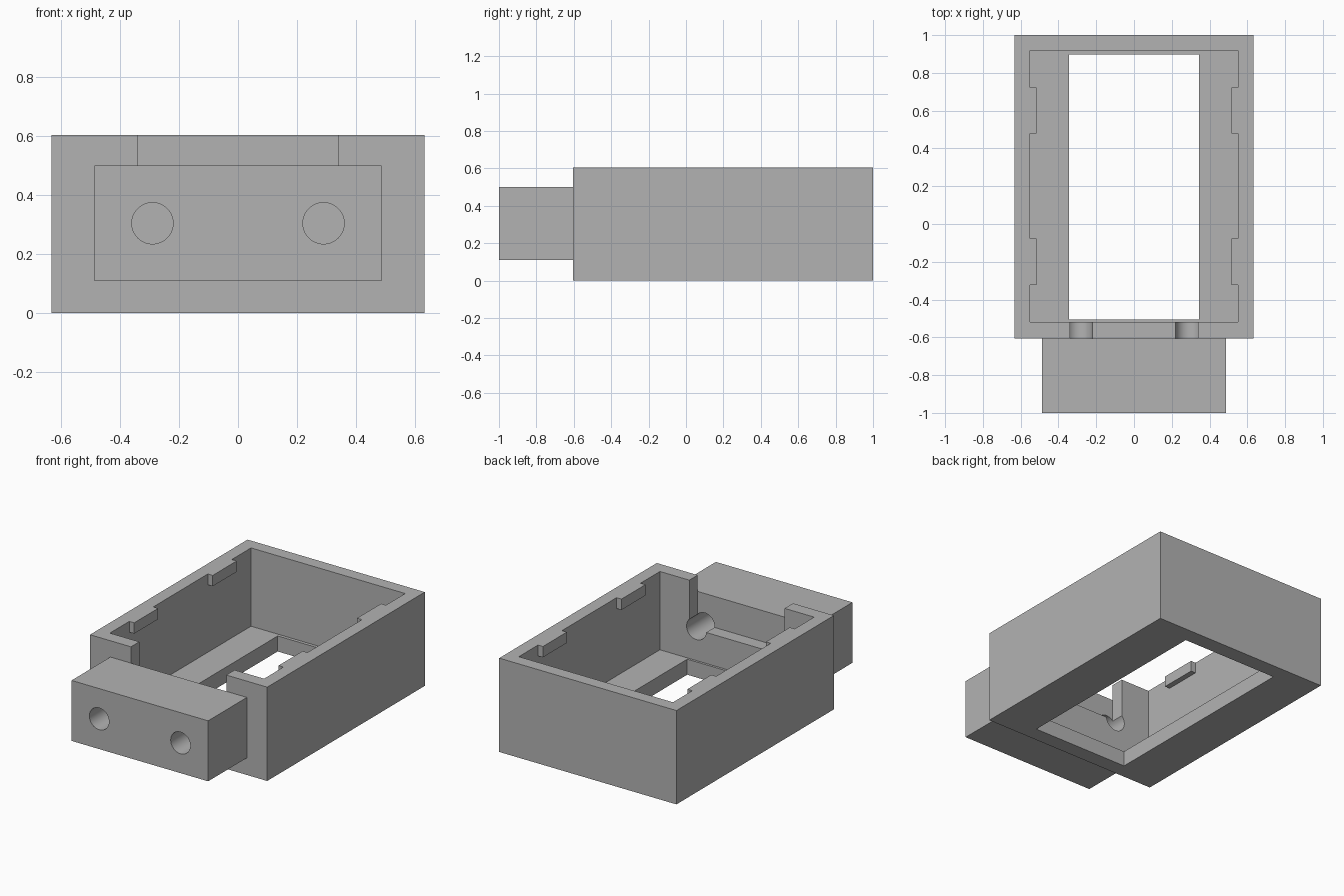
import bpy
import math

if "Cube" in bpy.data.objects:
    bpy.data.objects.remove(bpy.data.objects["Cube"], do_unlink=True)

grey = bpy.data.materials.new("light grey plastic")
grey.use_nodes = True
colour = (0.45, 0.45, 0.45, 1)
grey.diffuse_color = colour
grey.node_tree.nodes["Principled BSDF"].inputs["Base Color"].default_value = colour


def box(name, x, y, z):
    """Box from its ranges along x, y and z."""
    bpy.ops.mesh.primitive_cube_add(size=1, location=[sum(r) / 2 for r in (x, y, z)])
    ob = bpy.context.object
    ob.name = name
    ob.scale = [r[1] - r[0] for r in (x, y, z)]
    bpy.ops.object.transform_apply(location=True, rotation=False, scale=True)
    ob.data.materials.append(grey)
    return ob


def hole(side):
    """Lengthwise cylinder for a screw hole."""
    bpy.ops.mesh.primitive_cylinder_add(vertices=64, radius=0.07, depth=1,
                                        location=(side * 0.29, -0.8, 0.305),
                                        rotation=(math.pi / 2, 0, 0))
    ob = bpy.context.object
    ob.data.materials.append(grey)
    return ob


def combine(target, tool, operation):
    """Apply a boolean and discard the tool."""
    mod = target.modifiers.new("boolean", "BOOLEAN")
    mod.operation = operation
    mod.solver = "EXACT"
    mod.object = tool
    bpy.context.view_layer.objects.active = target
    bpy.ops.object.modifier_apply(modifier=mod.name)
    bpy.data.objects.remove(tool, do_unlink=True)


H = 0.605   # case height, also the distance of its front face

# Open case with a window in the floor and a notch in the front wall
case = box("case", (-0.632, 0.632), (-H, 1), (0, H))
combine(case, box("cavity", (-0.55, 0.55), (-0.52, 0.918), (0.1, 0.8)), "DIFFERENCE")
combine(case, box("floor_window", (-0.345, 0.345), (-0.505, 0.897), (-0.1, 0.2)), "DIFFERENCE")
combine(case, box("front_notch", (-0.34, 0.34), (-0.7, -0.45), (0.3, 0.8)), "DIFFERENCE")

# Retaining clips along the rim, two on each side wall
for side in (-1, 1):
    for y in (-0.2, 0.6):
        x = sorted((side * 0.515, side * 0.59))
        combine(case, box("clip", x, (y - 0.122, y + 0.122), (0.535, H)), "UNION")

# Front block
block = box("front_block", (-0.487, 0.487), (-1, -H), (0.11, 0.5))

# Screw holes through the block and the front wall
for part in (case, block):
    for side in (-1, 1):
        combine(part, hole(side), "DIFFERENCE")
    bpy.ops.object.select_all(action="DESELECT")
    part.select_set(True)
    bpy.context.view_layer.objects.active = part
    bpy.ops.object.shade_smooth_by_angle(angle=math.radians(30))
